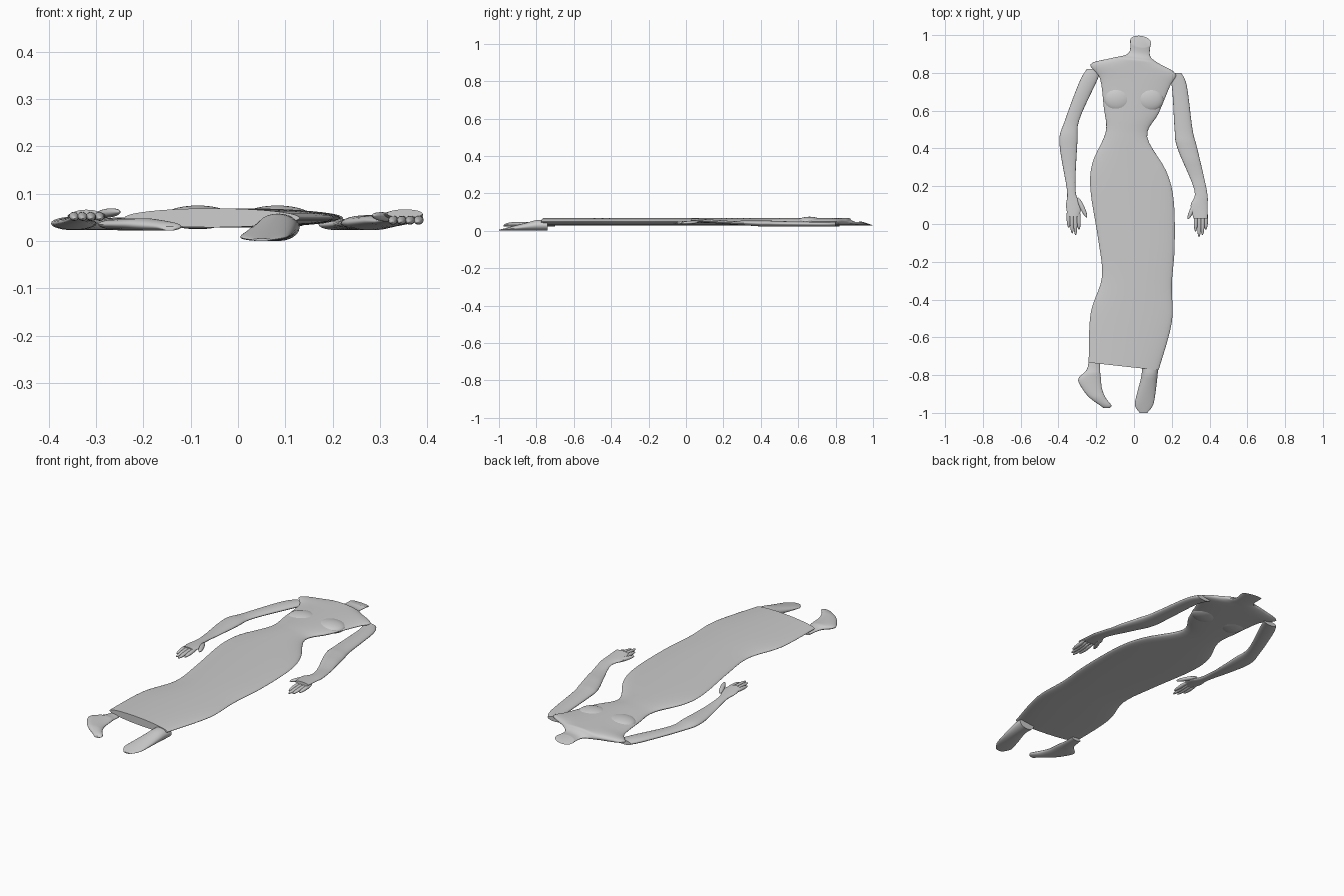
import bpy
import math
from mathutils import Vector

cube = bpy.data.objects.get("Cube")
if cube:
    bpy.data.objects.remove(cube, do_unlink=True)

grey = bpy.data.materials.new("light_grey")
grey.use_nodes = True
COLOUR = (0.6, 0.6, 0.6, 1)
grey.diffuse_color = COLOUR
grey.node_tree.nodes["Principled BSDF"].inputs["Base Color"].default_value = COLOUR


def blend(a, b, c, d, t):
    """Catmull-Rom blend of four numbers."""
    return b + t / 2 * (c - a + t * (2 * a - 5 * b + 4 * c - d + t * (3 * (b - c) + d - a)))


def refine(rows, steps):
    """Add smooth in-between sections along a run of sections."""
    last = len(rows) - 1
    out = []
    for i in range(last):
        group = [rows[max(0, min(last, i + k))] for k in (-1, 0, 1, 2)]
        for s in range(steps):
            out.append([blend(*values, s / steps) for values in zip(*group)])
    return out + [rows[last]]


def loft(name, rows, height, sides=24, steps=5, lean=0.0, rim_slant=0.0):
    """Skin flat oval sections (y, one edge x, other edge x).

    height(y, width) gives each section's underside and half thickness,
    lean slopes the sections sideways and rim_slant cuts the first end obliquely.
    """
    verts, faces = [], []
    sections = refine(rows, steps)
    for r, (y, left, right) in enumerate(sections):
        bottom, thick = height(y, abs(right - left))
        slant = rim_slant * max(0, 1 - r / steps)
        for k in range(sides):
            angle = math.tau * k / sides
            up = math.sin(angle)
            x = (left + right - (right - left) * math.cos(angle)) / 2
            verts.append((x, y - lean * x - slant * up, bottom + thick * (1 + up)))
    for r in range(len(sections) - 1):
        near, far = r * sides, (r + 1) * sides
        for k in range(sides):
            n = (k + 1) % sides
            faces.append((near + k, near + n, far + n, far + k))
    faces.append(tuple(range(sides)))
    faces.append(tuple(range(len(verts) - sides, len(verts))))

    mesh = bpy.data.meshes.new(name)
    mesh.from_pydata(verts, [], faces)
    mesh.materials.append(grey)
    obj = bpy.data.objects.new(name, mesh)
    bpy.context.collection.objects.link(obj)
    bpy.ops.object.select_all(action="DESELECT")
    obj.select_set(True)
    bpy.context.view_layer.objects.active = obj
    bpy.ops.object.mode_set(mode="EDIT")
    bpy.ops.mesh.select_all(action="SELECT")
    bpy.ops.mesh.normals_make_consistent(inside=False)
    bpy.ops.object.mode_set(mode="OBJECT")
    bpy.ops.object.shade_smooth_by_angle(angle=math.radians(50))


def ellipsoid(name, centre, radii, direction=(0, 1, 0)):
    """Smooth ellipsoid whose long axis (y) lies along a direction."""
    bpy.ops.mesh.primitive_uv_sphere_add(segments=24, ring_count=16, radius=1, location=centre)
    obj = bpy.context.object
    obj.name = name
    obj.scale = radii
    obj.rotation_euler = Vector(direction).to_track_quat("Y", "Z").to_euler()
    obj.data.materials.append(grey)
    bpy.ops.object.shade_smooth()


def finger(name, base, tip, radius):
    """Slim finger between two points."""
    start, end = Vector(base), Vector(tip)
    length = (end - start).length
    ellipsoid(name, (start + end) / 2, (radius, length / 2, radius * 0.8), end - start)


# Neck, torso and long fitted skirt, from the neck rim to the hem
loft("body_and_skirt", [
    (0.97, -0.02, 0.09),
    (0.9, -0.03, 0.085),
    (0.865, -0.12, 0.13),
    (0.82, -0.23, 0.22),
    (0.75, -0.18, 0.19),
    (0.6, -0.16, 0.13),
    (0.47, -0.15, 0.07),
    (0.3, -0.22, 0.17),
    (0.15, -0.23, 0.21),
    (-0.1, -0.19, 0.215),
    (-0.3, -0.17, 0.2),
    (-0.5, -0.23, 0.2),
    (-0.76, -0.24, 0.13),
], lambda y, width: (0.029, min(0.02, 0.09 * width)), sides=40, lean=0.11, rim_slant=0.03)

# Bust
for name, x in (("right_bust", -0.085), ("left_bust", 0.083)):
    ellipsoid(name, (x, 0.66, 0.05), (0.074, 0.065, 0.025))


def arm_height(y, width):
    """Arms rest low and lift towards the hand, which is flatter."""
    thick = 0.15 * width if y > 0.3 else 0.009
    return 0.023 + 0.07 * max(0, 0.4 - y), thick


# Arms with palms
loft("right_arm", [
    (0.82, -0.25, -0.17),
    (0.75, -0.29, -0.2),
    (0.55, -0.365, -0.29),
    (0.43, -0.395, -0.3),
    (0.18, -0.355, -0.31),
    (0.1, -0.36, -0.28),
    (0.04, -0.35, -0.29),
], arm_height)
loft("left_arm", [
    (0.8, 0.25, 0.17),
    (0.73, 0.28, 0.2),
    (0.5, 0.31, 0.215),
    (0.4, 0.335, 0.23),
    (0.18, 0.385, 0.32),
    (0.1, 0.39, 0.3),
    (0.03, 0.39, 0.315),
], arm_height)

# Fingers fan out from the outer edge of each palm; thumbs point inwards
LENGTHS = {"little": 0.1, "ring": 0.13, "middle": 0.14, "index": 0.11}
for side, outer, inward, knuckle, z in (("right", -0.348, 1, 0.08, 0.056),
                                        ("left", 0.383, -1, 0.07, 0.048)):
    for i, (label, length) in enumerate(LENGTHS.items()):
        x = outer + inward * i * 0.018
        finger(f"{side}_{label}_finger", (x, knuckle, z),
               (x + inward * 0.003, knuckle - length, z - 0.008), 0.0105)
    finger(f"{side}_thumb", (outer + inward * 0.05, knuckle + 0.06, z),
           (outer + inward * 0.098, knuckle - 0.045, z + 0.006), 0.012)

# Right foot lies on its side, pointing inwards
loft("right_foot", [
    (-0.7, -0.235, -0.18),
    (-0.77, -0.25, -0.18),
    (-0.82, -0.295, -0.175),
    (-0.87, -0.275, -0.17),
    (-0.92, -0.235, -0.15),
    (-0.96, -0.18, -0.12),
    (-0.975, -0.16, -0.13),
], lambda y, width: (0.022, min(0.013, 0.15 * width)))

# Left foot is a wedge, tall at the heel and thin at the toes
loft("left_foot", [
    (-0.74, 0.04, 0.13),
    (-0.8, 0.04, 0.125),
    (-0.9, 0.015, 0.113),
    (-0.96, 0.005, 0.1),
    (-1, 0.03, 0.07),
], lambda y, width: (0, min(0.029, 0.13 * (y + 1.02))))
